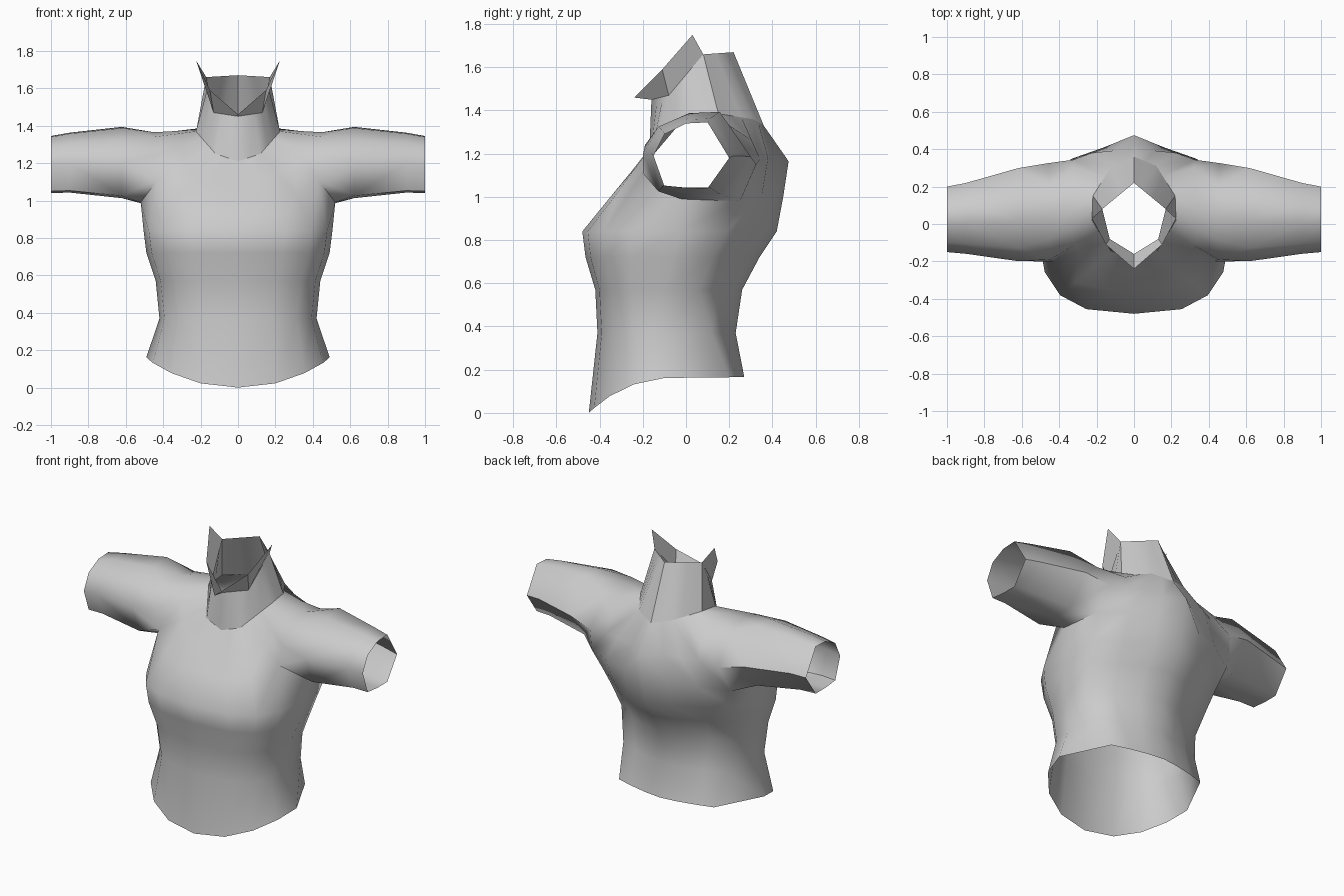
import bpy
import bmesh
from math import sin, cos, pi, radians
from mathutils import Vector

cube = bpy.data.objects.get("Cube")
if cube:
    bpy.data.objects.remove(cube, do_unlink=True)

cloth = bpy.data.materials.new("grey_cloth")
cloth.use_nodes = True
grey = (0.6, 0.6, 0.6, 1)
cloth.diffuse_color = grey
cloth.node_tree.nodes["Principled BSDF"].inputs["Base Color"].default_value = grey


def points(rows):
    return [Vector(row) for row in rows]


def blend(first, second, amount):
    return [a.lerp(b, amount) for a, b in zip(first, second)]


def sample(anchors, steps):
    """Walk along a polyline, putting a number of points on each leg."""
    path = [anchors[0]]
    for start, end, count in zip(anchors, anchors[1:], steps):
        path += [start.lerp(end, (i + 1) / count) for i in range(count)]
    return path


def skin(bm, rings, closed=False):
    """Join consecutive rings of equal length with quads."""
    grid = [[bm.verts.new(p) for p in ring] for ring in rings]
    for low, high in zip(grid, grid[1:]):
        count = len(low)
        for i in range(count if closed else count - 1):
            j = (i + 1) % count
            bm.faces.new((low[i], low[j], high[j], high[i]))


def finish(name, bm, angle):
    """Weld, mirror to the other side and shade one part."""
    bmesh.ops.remove_doubles(bm, verts=bm.verts, dist=0.001)
    bmesh.ops.recalc_face_normals(bm, faces=bm.faces)
    mesh = bpy.data.meshes.new(name)
    bm.to_mesh(mesh)
    bm.free()
    mesh.materials.append(cloth)
    part = bpy.data.objects.new(name, mesh)
    bpy.context.collection.objects.link(part)
    mirror = part.modifiers.new("Mirror", 'MIRROR')
    mirror.use_clip = True
    bpy.ops.object.select_all(action='DESELECT')
    part.select_set(True)
    bpy.context.view_layer.objects.active = part
    bpy.ops.object.modifier_apply(modifier=mirror.name)
    bpy.ops.object.shade_smooth_by_angle(angle=radians(angle))


def torso_ring(z, front, back, width, widest, crease, power, hem=0):
    """Half a ring: rounded front and side, a crease, then the flatter back."""
    ring = []
    for i in range(5):
        a = i * pi / 8
        x = width * sin(a) ** (2 / power)
        y = widest + (front - widest) * max(cos(a), 0) ** (2 / power)
        ring.append(Vector((x, y, z - hem * (max(0, -y) / -front) ** 2.6)))
    crease_x, crease_y = crease
    for i in (3, 2, 1, 0):
        across = i / 3
        depth = 1 - across ** 1.5
        ring.append(Vector((crease_x * across,
                            crease_y + (back - crease_y) * depth, z)))
    return ring


# Torso from hem to armpits
waist = [
    torso_ring(0.165, -0.45, 0.27, 0.49, -0.1, (0.34, 0.2), 2.15, hem=0.165),
    torso_ring(0.37, -0.41, 0.23, 0.42, -0.1, (0.365, 0.12), 2.4),
    torso_ring(0.57, -0.42, 0.26, 0.44, -0.1, (0.42, 0.06), 2.6),
    torso_ring(0.72, -0.465, 0.34, 0.49, -0.06, (0.45, 0.12), 2.7),
    torso_ring(0.84, -0.48, 0.42, 0.505, -0.03, (0.47, 0.18), 2.8),
]
chest = points([
    (0, -0.35, 1), (0.16, -0.35, 1), (0.31, -0.31, 1.03),
    (0.43, -0.2, 1.11), (0.52, -0.02, 0.99), (0.5, 0.25, 0.98),
    (0.33, 0.35, 1), (0.16, 0.41, 1), (0, 0.45, 1),
])

# Top of the arm opening, front to back
shoulder = points([
    (0.45, -0.19, 1.24), (0.45, -0.08, 1.34), (0.45, 0.05, 1.365),
    (0.45, 0.2, 1.33), (0.46, 0.325, 1.15),
])

# Yoke from chest and shoulders up to the neck
yoke = chest[:4] + shoulder + chest[5:]
neck_base = sample(points([
    (0, -0.17, 1.21), (0.12, -0.15, 1.25), (0.225, 0.02, 1.37),
    (0.22, 0.15, 1.385), (0.12, 0.31, 1.36), (0, 0.36, 1.33),
]), (2, 3, 2, 3, 2))
upper = blend(yoke, neck_base, 0.5)
for point, bulge in zip(upper[-5:], (0.04, 0.09, 0.05, 0.02, 0.07)):
    point.y += bulge

# Short sleeves, open at the cuff
cuff = [(-0.1, 1.05), (-0.15, 1.19), (-0.1, 1.29), (0, 1.34),
        (0.1, 1.345), (0.2, 1.18), (0.1, 1.04), (0, 1.04)]


def sleeve_ring(x, y, z, wide, tall):
    return [Vector((x, y + (cy - 0.025) * wide, z + (cz - 1.19) * tall))
            for cy, cz in cuff]


armhole = [chest[3]] + shoulder + [chest[5], chest[4]]
bm = bmesh.new()
skin(bm, waist + [chest])
skin(bm, [yoke, upper, neck_base])
skin(bm, [
    armhole,
    sleeve_ring(0.62, 0.05, 1.2, 1.42, 1.25),
    sleeve_ring(0.9, 0.03, 1.2, 1.08, 1.05),
    sleeve_ring(1, 0.025, 1.19, 1, 1),
], closed=True)
finish("body_and_sleeves", bm, angle=62)

# High neck
rim = points([(0, -0.16, 1.45), (0.13, -0.08, 1.47),
              (0.17, 0.08, 1.66), (0, 0.22, 1.67)])
bm = bmesh.new()
skin(bm, [neck_base, sample(rim, (3, 4, 5))])
finish("neck", bm, angle=45)

# Turned-out collar with raised points
edge = points([(0, -0.24, 1.46), (0.15, -0.11, 1.59), (0.225, 0.03, 1.75)])
bm = bmesh.new()
skin(bm, [rim[:3], edge])
finish("collar_flap", bm, angle=25)
